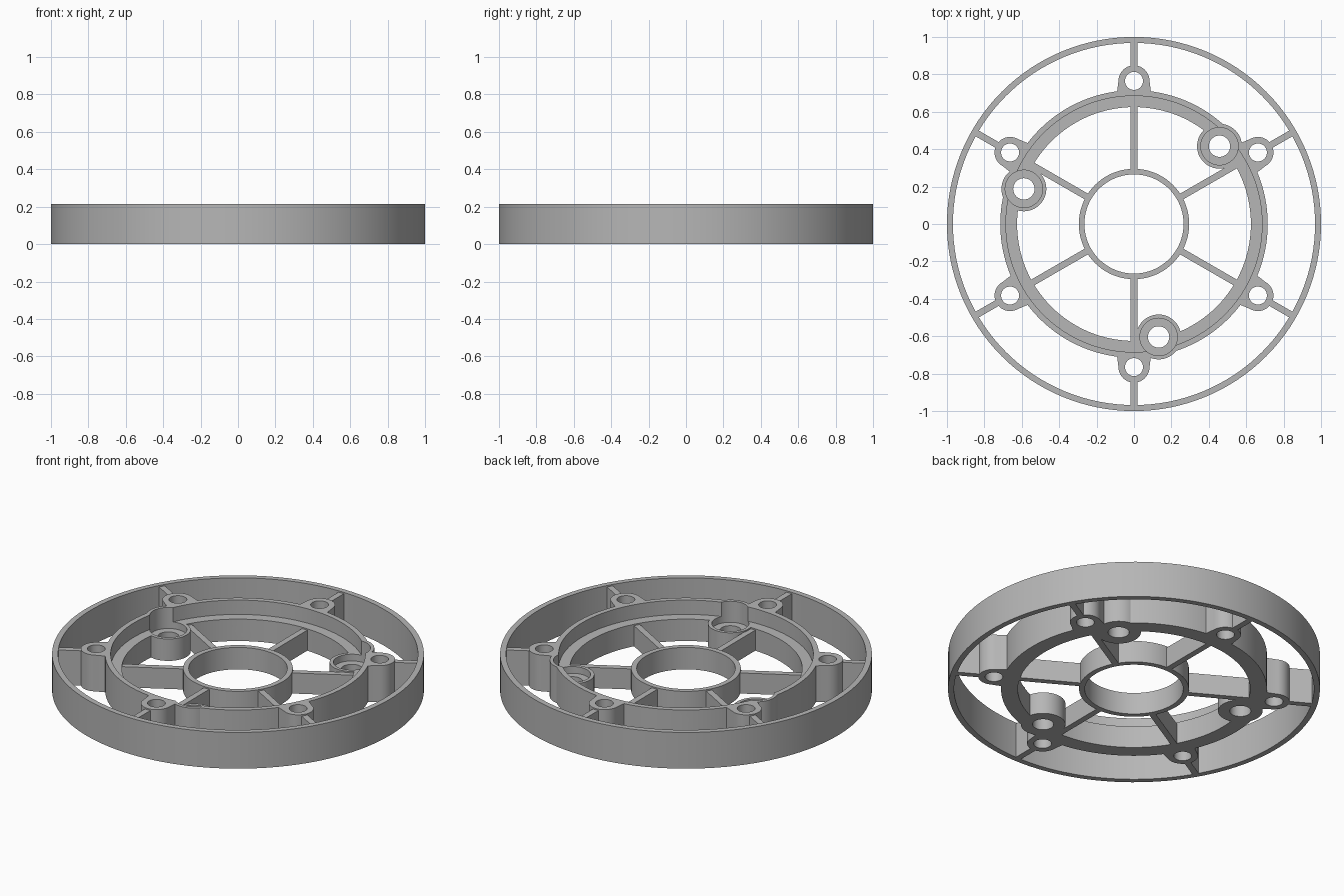
import bpy, bmesh, math
from mathutils import Matrix, Vector

if "Cube" in bpy.data.objects:
    bpy.data.objects.remove(bpy.data.objects["Cube"])

H = 0.215       # overall height
STEP = 0.13     # height of ledge and hub
SEG = 128

grey = bpy.data.materials.new("light grey")
grey.diffuse_color = (0.47, 0.47, 0.47, 1)
grey.use_nodes = True
grey.node_tree.nodes["Principled BSDF"].inputs["Base Color"].default_value = grey.diffuse_color


def obj_from(bm, name):
    bmesh.ops.recalc_face_normals(bm, faces=bm.faces)
    me = bpy.data.meshes.new(name)
    bm.to_mesh(me)
    bm.free()
    me.materials.append(grey)
    ob = bpy.data.objects.new(name, me)
    bpy.context.collection.objects.link(ob)
    return ob


def prism(name, pts, z0, z1, mat=Matrix()):
    """Extrude a closed outline from z0 to z1."""
    bm = bmesh.new()
    face = bm.faces.new([bm.verts.new((x, y, z0)) for x, y in pts])
    ext = bmesh.ops.extrude_face_region(bm, geom=[face])["geom"]
    top = [v for v in ext if isinstance(v, bmesh.types.BMVert)]
    bmesh.ops.translate(bm, verts=top, vec=(0, 0, z1 - z0))
    bm.transform(mat)
    return obj_from(bm, name)


def disc(name, r, z0, z1, at=(0, 0), seg=SEG, mat=Matrix()):
    pts = [(at[0] + r * math.cos(2 * math.pi * i / seg),
            at[1] + r * math.sin(2 * math.pi * i / seg)) for i in range(seg)]
    return prism(name, pts, z0, z1, mat)


def tube(name, r_in, r_out, h):
    bm = bmesh.new()
    prof = [(r_in, 0), (r_out, 0), (r_out, h), (r_in, h)]
    rings = []
    for i in range(SEG):
        a = 2 * math.pi * i / SEG
        rings.append([bm.verts.new((r * math.cos(a), r * math.sin(a), z)) for r, z in prof])
    for i in range(SEG):
        p, q = rings[i], rings[(i + 1) % SEG]
        for j in range(4):
            k = (j + 1) % 4
            bm.faces.new((p[j], q[j], q[k], p[k]))
    return obj_from(bm, name)


def combine(target, tool, op):
    """Apply a boolean and discard the tool."""
    mod = target.modifiers.new("cut", 'BOOLEAN')
    mod.operation, mod.object, mod.solver = op, tool, 'EXACT'
    deps = bpy.context.evaluated_depsgraph_get()
    me = bpy.data.meshes.new_from_object(target.evaluated_get(deps))
    target.modifiers.clear()
    target.data = me
    bpy.data.objects.remove(tool)


def polar(r, deg):
    return (r * math.cos(math.radians(deg)), r * math.sin(math.radians(deg)))


def turn(deg):
    return Matrix.Rotation(math.radians(deg), 4, 'Z')


spoke_angles = [30 + 60 * i for i in range(6)]
screw_angles = [42.3, 162.3, 282.3]

# Outer rim and central hub
tube("outer_rim", 0.968, 1.0, H)
tube("hub", 0.265, 0.295, STEP)

# Middle ring with lugs and screw bosses
ring = tube("middle_ring", 0.625, 0.715, H)
lug_outline = [(0.69, -0.095), (0.71, -0.09)]
lug_outline += [(0.765 + 0.083 * math.cos(t), 0.083 * math.sin(t))
                for t in [math.radians(-90 + 7.5 * i) for i in range(25)]]
lug_outline += [(0.71, 0.09), (0.69, 0.095)]
for a in spoke_angles:
    combine(ring, prism("lug", lug_outline, 0, H, turn(a)), 'UNION')
for a in screw_angles:
    combine(ring, disc("screw_boss", 0.12, 0, H, polar(0.618, a), 64), 'UNION')

# Stepped bore, counterbored screw holes, lug holes
combine(ring, disc("bore", 0.685, STEP, H + 0.1), 'DIFFERENCE')
for a in screw_angles:
    p = polar(0.618, a)
    combine(ring, disc("counterbore", 0.1, 0.09, H + 0.1, p, 64), 'DIFFERENCE')
    combine(ring, disc("screw_hole", 0.057, -0.1, H, p, 48), 'DIFFERENCE')
for a in spoke_angles:
    combine(ring, disc("lug_hole", 0.048, -0.1, H + 0.1, polar(0.765, a), 48), 'DIFFERENCE')

# Round cable hole through the side of the ring
side = turn(120.5) @ Matrix.Translation((0, 0, H / 2)) @ Matrix.Rotation(math.pi / 2, 4, 'Y')
combine(ring, disc("cable_hole", 0.08, 0.5, 0.85, seg=64, mat=side), 'DIFFERENCE')

# Spokes: hub to ring, and lugs to rim
w = 0.0175
for i, a in enumerate(spoke_angles):
    for name, r0, r1, h in (("inner_spoke", 0.28, 0.635, 0.122),
                            ("outer_spoke", 0.83, 0.98, 0.207)):
        prism(f"{name}_{i + 1}", [(r0, -w), (r1, -w), (r1, w), (r0, w)], 0, h, turn(a))

# Smooth round walls, keep edges crisp
bpy.ops.object.select_all(action='DESELECT')
for ob in bpy.context.collection.objects:
    ob.select_set(True)
bpy.context.view_layer.objects.active = ring
bpy.ops.object.shade_smooth_by_angle(angle=math.radians(30))
